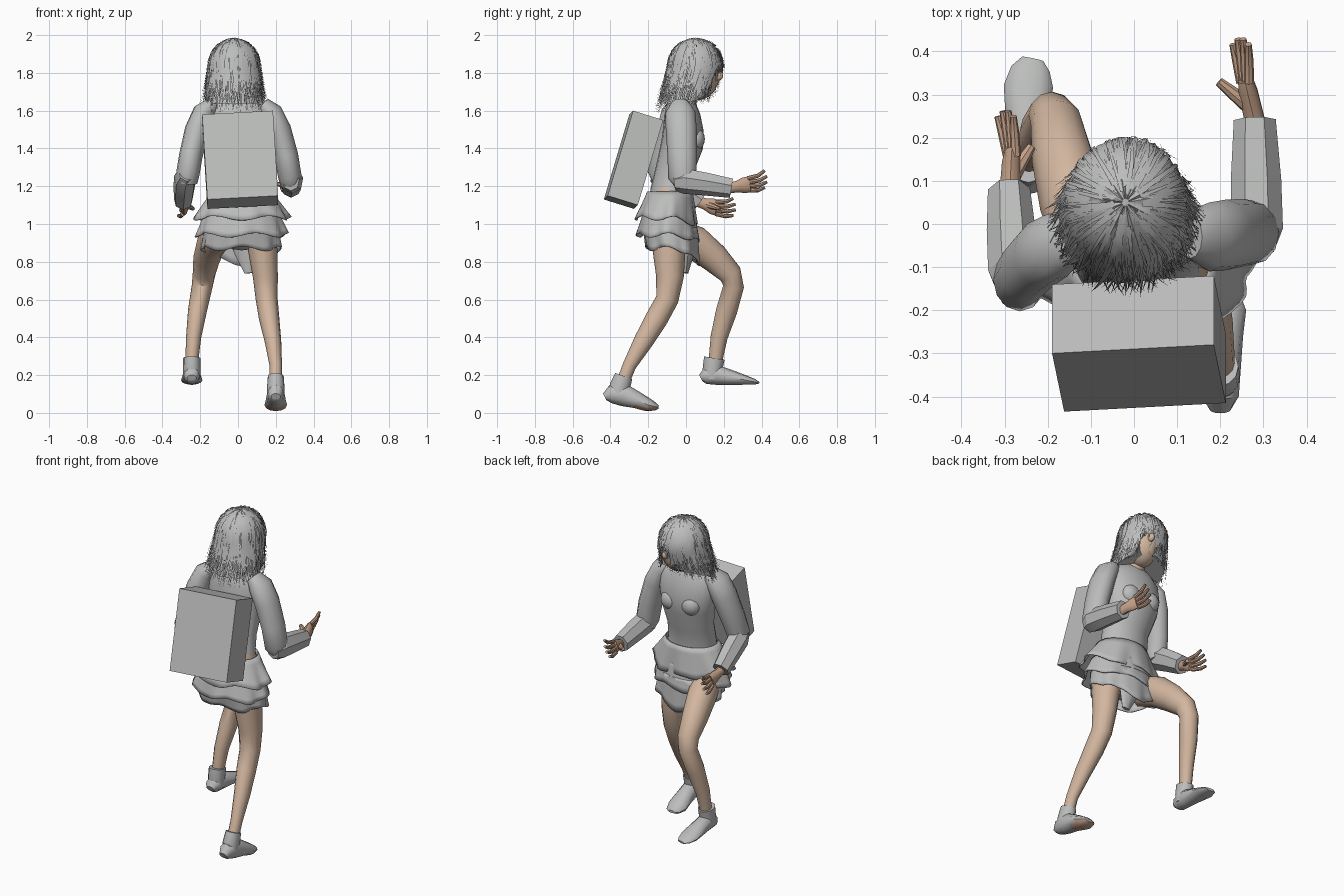
import bpy, bmesh, random
from math import sin, cos, pi, radians
from mathutils import Vector, Matrix

random.seed(4)
if "Cube" in bpy.data.objects:
    bpy.data.objects.remove(bpy.data.objects["Cube"], do_unlink=True)


def material(name, rgb):
    m = bpy.data.materials.new(name)
    m.use_nodes = True
    m.diffuse_color = (*rgb, 1)
    m.node_tree.nodes["Principled BSDF"].inputs["Base Color"].default_value = (*rgb, 1)
    return m


CLOTH = material("grey cloth", (0.50, 0.51, 0.50))
SKIN = material("tan skin", (0.65, 0.47, 0.35))
HAND = material("warm skin", (0.56, 0.36, 0.25))


def finish(name, bm, mats, rule=None, angle=40):
    """Turn a bmesh into an object; rule picks the material slot per face."""
    bm.normal_update()
    if rule:
        for f in bm.faces:
            f.material_index = rule(f)
    me = bpy.data.meshes.new(name)
    bm.to_mesh(me)
    bm.free()
    for m in mats:
        me.materials.append(m)
    me.shade_smooth()
    me.set_sharp_from_angle(angle=radians(angle))
    ob = bpy.data.objects.new(name, me)
    bpy.context.collection.objects.link(ob)
    return ob


def surface(name, point, rows, cols, mats, caps=True, rule=None, angle=40):
    """Loft closed rings: point(row, column) gives each position."""
    bm = bmesh.new()
    rings = [[bm.verts.new(point(i, j)) for j in range(cols)] for i in range(rows)]
    for a, b in zip(rings, rings[1:]):
        for j in range(cols):
            k = (j + 1) % cols
            bm.faces.new((a[j], a[k], b[k], b[j]))
    if caps:
        bm.faces.new(rings[0][::-1])
        bm.faces.new(rings[-1])
        bmesh.ops.recalc_face_normals(bm, faces=bm.faces)
    return finish(name, bm, mats, rule, angle)


def tube(name, path, mats, sides=12, **kw):
    """Path entries: x, y, z, radius in the side plane, radius across x."""
    pts = [Vector(p[:3]) for p in path]
    frames = []
    for i in range(len(pts)):
        t = (pts[min(i + 1, len(pts) - 1)] - pts[max(i - 1, 0)]).normalized()
        u = t.cross(Vector((1, 0, 0))).normalized()
        frames.append((u, u.cross(t)))

    def point(i, j):
        a = 2 * pi * j / sides
        u, v = frames[i]
        return pts[i] + u * cos(a) * path[i][3] + v * sin(a) * path[i][4]
    return surface(name, point, len(path), sides, mats, **kw)


def ball(name, centre, radii, mat):
    bm = bmesh.new()
    bmesh.ops.create_uvsphere(bm, u_segments=16, v_segments=10, radius=1,
                              matrix=Matrix.Translation(centre) @ Matrix.Diagonal((*radii, 1)))
    return finish(name, bm, [mat])


# Torso with bare hips and open neckline
tube("torso", [(.02, -.09, 1.08, .11, .16), (.02, -.085, 1.13, .11, .155),
               (.01, -.08, 1.175, .108, .148), (.01, -.06, 1.29, .1, .145),
               (0, -.02, 1.42, .112, .165), (0, -.015, 1.5, .107, .178),
               (0, -.02, 1.58, .095, .175), (0, -.02, 1.64, .075, .14),
               (0, -.01, 1.675, .055, .07)], [CLOTH, SKIN], sides=20,
     rule=lambda f: int(f.calc_center_median().z < 1.17 and abs(f.calc_center_median().x) > .07))
for side, x in (("right", -.07), ("left", .07)):
    ball(side + "_chest", (x, .05, 1.45), (.058, .05, .06), CLOTH)
tube("neck", [(0, -.01, 1.64, .06, .065), (0, .02, 1.7, .05, .05), (0, .05, 1.76, .05, .05)], [SKIN])
ball("head", (0, .065, 1.79), (.1, .11, .135), SKIN)
ball("nose", (.02, .172, 1.785), (.018, .025, .025), SKIN)

# Hips and ruffled skirt tiers
ball("hips", (.02, -.08, 1.0), (.16, .115, .14), CLOTH)


def tier(name, top, bottom, r_top, r_bottom, c_top, c_bottom, drop, phase):
    def point(i, j):
        a, s = 2 * pi * j / 64, i / 5
        wave = 1 + s * (.035 * sin(8 * a + phase) + .02 * sin(13 * a + 2 * phase))
        rx = (r_top[0] + (r_bottom[0] - r_top[0]) * s) * wave
        ry = (r_top[1] + (r_bottom[1] - r_top[1]) * s) * wave
        cy = c_top + (c_bottom - c_top) * s
        low = bottom - drop * max(0, sin(a)) ** 2 + .012 * sin(5 * a + phase)
        return (.02 + cos(a) * rx, cy + sin(a) * ry, top + (low - top) * s)
    ob = surface(name, point, 6, 64, [CLOTH], caps=False, angle=60)
    mod = ob.modifiers.new("thickness", "SOLIDIFY")
    mod.thickness = .006


tier("skirt_top_tier", 1.17, 1.03, (.155, .115), (.25, .158), -.085, -.105, .04, 0)
tier("skirt_middle_tier", 1.06, .94, (.19, .13), (.235, .158), -.09, -.095, .03, 1.5)
tier("skirt_bottom_tier", .98, .87, (.19, .14), (.205, .135), -.085, -.07, .08, 3)

# Loose front panel hanging between the legs
tube("front_panel", [(.03, .0, .95, .03, .09), (.05, .01, .83, .03, .06), (.06, .0, .74, .012, .025)],
     [CLOTH], sides=8)

# Legs and socked feet
tube("left_leg", [(.12, -.09, 1.0, .09, .085), (.13, -.09, .87, .088, .078), (.145, -.085, .72, .073, .066),
                  (.152, -.1, .6, .06, .058), (.165, -.155, .5, .06, .054), (.185, -.225, .38, .052, .044),
                  (.2, -.3, .25, .036, .033), (.2, -.335, .16, .034, .033)], [SKIN])
tube("right_leg", [(-.1, -.06, .94, .09, .08), (-.14, .05, .9, .09, .08), (-.165, .15, .82, .078, .072),
                   (-.18, .235, .735, .062, .06), (-.19, .252, .67, .055, .055),
                   (-.215, .215, .54, .056, .05), (-.235, .175, .4, .045, .04),
                   (-.245, .155, .27, .036, .034)], [SKIN])
tube("left_sock", [(.2, -.33, .195, .048, .042), (.2, -.35, .14, .055, .046), (.2, -.36, .09, .05, .045)], [CLOTH])
tube("right_sock", [(-.245, .15, .29, .055, .046), (-.245, .14, .23, .052, .046), (-.245, .14, .18, .045, .045)], [CLOTH])
tube("left_foot", [(.2, -.43, .085, .02, .025), (.2, -.4, .1, .048, .043), (.2, -.33, .095, .06, .048),
                   (.2, -.26, .068, .045, .053), (.2, -.2, .042, .035, .06), (.2, -.16, .032, .02, .045),
                   (.2, -.145, .03, .008, .025)], [CLOTH, HAND],
     rule=lambda f: int(f.normal.z < -.3 and f.calc_center_median().y > -.3))
tube("right_foot", [(-.245, .078, .185, .018, .025), (-.245, .1, .195, .042, .042), (-.245, .17, .2, .052, .046),
                    (-.245, .25, .185, .038, .053), (-.245, .32, .173, .024, .057),
                    (-.24, .36, .165, .016, .045), (-.235, .383, .16, .007, .025)], [CLOTH])

# Sleeves with faceted forearms
tube("left_upper_sleeve", [(.13, -.03, 1.635, .05, .04), (.175, -.03, 1.59, .08, .06), (.215, -.025, 1.5, .082, .066),
                           (.255, -.02, 1.36, .078, .064), (.275, -.02, 1.25, .075, .062),
                           (.28, .0, 1.21, .055, .055)], [CLOTH])
tube("left_forearm_sleeve", [(.28, -.06, 1.225, .05, .045), (.285, -.01, 1.23, .07, .062),
                             (.283, .1, 1.215, .064, .06), (.28, .24, 1.192, .054, .05)], [CLOTH], sides=7, angle=20)
tube("right_upper_sleeve", [(-.13, -.035, 1.635, .05, .04), (-.18, -.05, 1.59, .08, .06), (-.215, -.07, 1.5, .082, .066),
                            (-.25, -.105, 1.36, .078, .062), (-.265, -.13, 1.27, .073, .062),
                            (-.27, -.12, 1.22, .055, .055)], [CLOTH])
tube("right_forearm_sleeve", [(-.27, -.165, 1.27, .05, .045), (-.28, -.11, 1.24, .07, .06),
                              (-.285, -.02, 1.185, .064, .058), (-.29, .075, 1.12, .055, .05)], [CLOTH], sides=7, angle=20)


# Hands: a palm, four fingers fanned in height and a thumb
def hand(side, wrist, knuckle, tip, thumb):
    w, k, t = Vector(wrist), Vector(knuckle), Vector(tip)
    tube(side + "_palm", [(*w.lerp(k, -.35), .027, .025), (*w.lerp(k, .3), .03, .024),
                          (*w.lerp(k, .7), .042, .023), (*k, .042, .018)], [HAND], sides=10)
    for n in range(4):
        s = n - 1.5
        base = k + Vector((s * .006, -.008, s * .021))
        end = t + Vector((s * .012, -.012 * abs(s), s * .03))
        mid = base.lerp(end, .55) + Vector((0, .005, -.008))
        tube(f"{side}_finger_{n + 1}", [(*base, .012, .012), (*mid, .011, .011),
                                        (*end, .008, .008)], [HAND], sides=8)
    a, b = w.lerp(k, .3), Vector(thumb)
    tube(side + "_thumb", [(*a, .02, .02), (*a.lerp(b, .5), .016, .016), (*b, .009, .011)], [HAND], sides=8)


hand("left", (.28, .24, 1.192), (.258, .335, 1.21), (.247, .435, 1.238), (.197, .33, 1.215))
hand("right", (-.288, .075, 1.115), (-.283, .165, 1.085), (-.298, .268, 1.09), (-.238, .18, 1.08))

# Box pack, leaning with the back
bm = bmesh.new()
corner, wide, deep, tall = (Vector(v) for v in ((-.19, -.3, 1.58), (.375, .02, .02), (0, .16, -.05), (.028, -.135, -.45)))
frame = Matrix((wide, deep, tall)).transposed().to_4x4()
frame.translation = corner + (wide + deep + tall) / 2
bmesh.ops.create_cube(bm, size=1, matrix=frame)
bmesh.ops.recalc_face_normals(bm, faces=bm.faces)
finish("box_pack", bm, [CLOTH])


# Hair: a solid cap under many tapered locks
def hair(a, t, out=0):
    th, s = min(t, .5) * pi, max(0, t - .5) * 2
    front = max(0, sin(a))
    return Vector((-.02 + cos(a) * ((.13 + out) * sin(th) + .03 * s),
                   .05 + sin(a) * (.14 + out) * sin(th) - .055 * s,
                   1.835 + (.148 + out) * cos(th) - s * (.235 - .07 * front)))


def reach(a):
    return .6 if radians(50) < a < radians(85) else .92


surface("hair_cap", lambda i, j: hair(2 * pi * j / 40, .02 + i / 11 * (reach(2 * pi * j / 40) - .02)
                                      , .004 * sin(j * 2.4)), 12, 40, [CLOTH], angle=50)
bm = bmesh.new()
for n in range(520):
    a0 = random.uniform(0, 2 * pi)
    start = random.uniform(.06, .6)
    end = reach(a0) * random.uniform(.88, 1.12)
    out, bend = random.uniform(.002, .014), random.uniform(-.25, .25)
    half = random.uniform(.003, .008)
    flick = random.uniform(0, .02)
    prev = None
    for i in range(8):
        s = i / 7
        t, a = start + (end - start) * s, a0 + bend * s * s
        p = hair(a, t, out * min(1, s * 4 + .2) + flick * s ** 3)
        across = Vector((-sin(a), cos(a), 0)) * half * (1.05 - s)
        pair = bm.verts.new(p - across), bm.verts.new(p + across)
        if prev:
            bm.faces.new((prev[0], pair[0], pair[1], prev[1]))
        prev = pair
finish("hair_locks", bm, [CLOTH])
